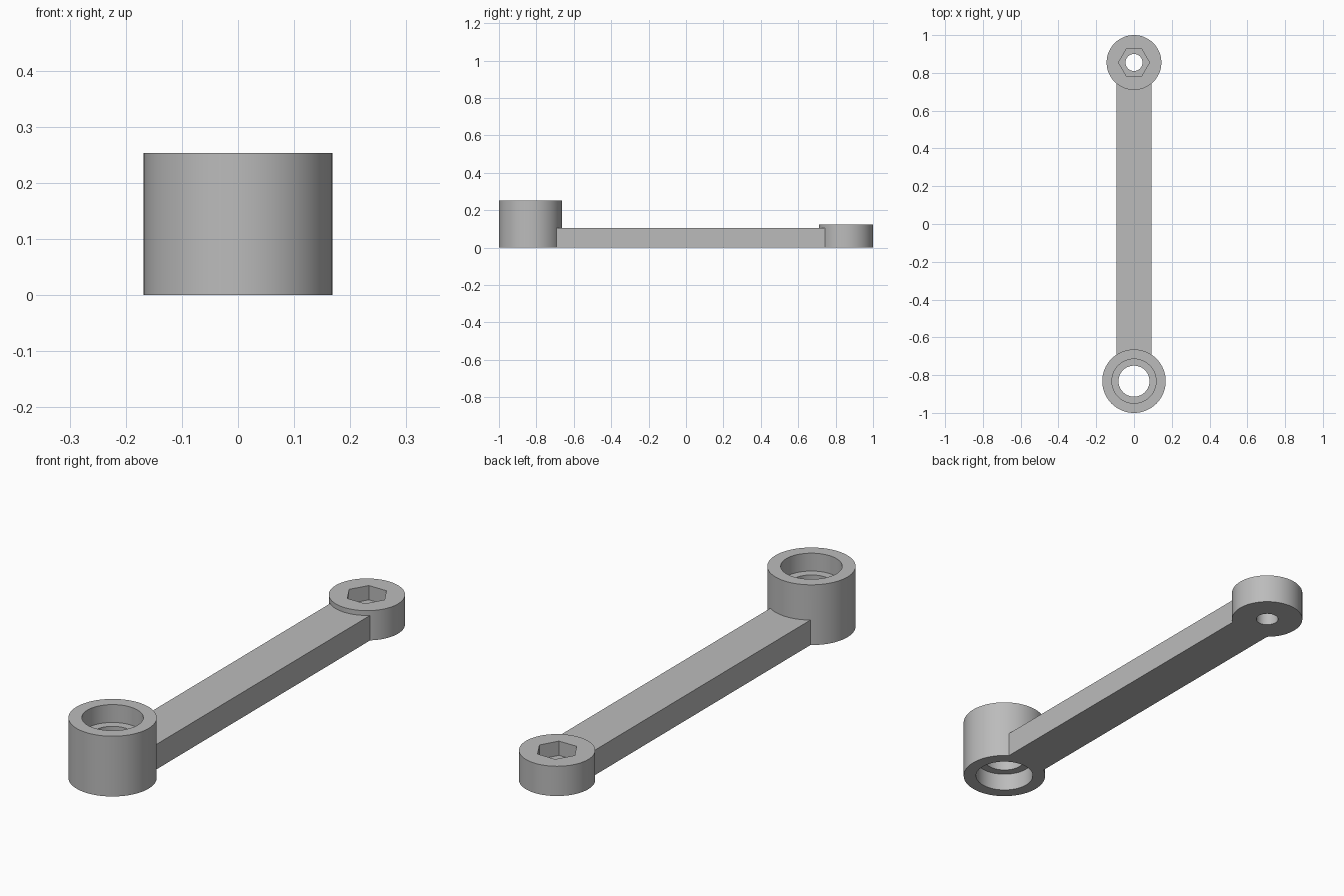
import bpy
import math

cube = bpy.data.objects.get("Cube")
if cube:
    bpy.data.objects.remove(cube, do_unlink=True)

grey = bpy.data.materials.new("plain grey")
grey.use_nodes = True
colour = (0.5, 0.5, 0.5, 1)
grey.diffuse_color = colour
grey.node_tree.nodes["Principled BSDF"].inputs["Base Color"].default_value = colour

BEARING_Y, NUT_Y = -0.832, 0.855
BEARING_H, NUT_H, ARM_H = 0.253, 0.125, 0.105
SEAT, NUT_DEPTH, OVER = 0.075, 0.06, 0.05


def prism(name, radius, y, z0, z1, sides=96):
    """Upright cylinder or prism between two heights."""
    bpy.ops.mesh.primitive_cylinder_add(vertices=sides, radius=radius, depth=z1 - z0,
                                        location=(0, y, (z0 + z1) / 2))
    obj = bpy.context.object
    obj.name = name
    return obj


def combine(target, tool, operation):
    """Apply a boolean and discard the tool."""
    mod = target.modifiers.new(operation.title(), "BOOLEAN")
    mod.operation, mod.object, mod.solver = operation, tool, "EXACT"
    bpy.context.view_layer.objects.active = target
    bpy.ops.object.modifier_apply(modifier=mod.name)
    bpy.data.objects.remove(tool, do_unlink=True)


# Connecting arm, ending inside the walls of both bosses
y0, y1 = -0.70, 0.75
bpy.ops.mesh.primitive_cube_add(size=1, location=(0, (y0 + y1) / 2, ARM_H / 2))
link = bpy.context.object
link.name = "link_arm"
link.scale = (0.186, y1 - y0, ARM_H)
bpy.ops.object.transform_apply(location=True, rotation=False, scale=True)

# Round bosses at the ends
combine(link, prism("bearing_boss", 0.168, BEARING_Y, 0, BEARING_H), "UNION")
combine(link, prism("nut_boss", 0.145, NUT_Y, 0, NUT_H), "UNION")

# Through hole with a bearing seat on each side
combine(link, prism("bearing_hole", 0.082, BEARING_Y, -OVER, BEARING_H + OVER), "DIFFERENCE")
combine(link, prism("lower_seat", 0.117, BEARING_Y, -OVER, SEAT), "DIFFERENCE")
combine(link, prism("upper_seat", 0.117, BEARING_Y, BEARING_H - SEAT, BEARING_H + OVER), "DIFFERENCE")

# Bolt hole with a hexagonal nut pocket, corners pointing sideways
combine(link, prism("bolt_hole", 0.045, NUT_Y, -OVER, NUT_H + OVER), "DIFFERENCE")
pocket = prism("nut_pocket", 0.082, NUT_Y, NUT_H - NUT_DEPTH, NUT_H + OVER, 6)
pocket.rotation_euler.z = math.radians(30)
bpy.context.view_layer.update()
combine(link, pocket, "DIFFERENCE")

# Finish
link.data.materials.clear()
link.data.materials.append(grey)
for face in link.data.polygons:
    face.material_index = 0
bpy.ops.object.select_all(action="DESELECT")
link.select_set(True)
bpy.context.view_layer.objects.active = link
bpy.ops.object.shade_smooth_by_angle(angle=math.radians(30))
